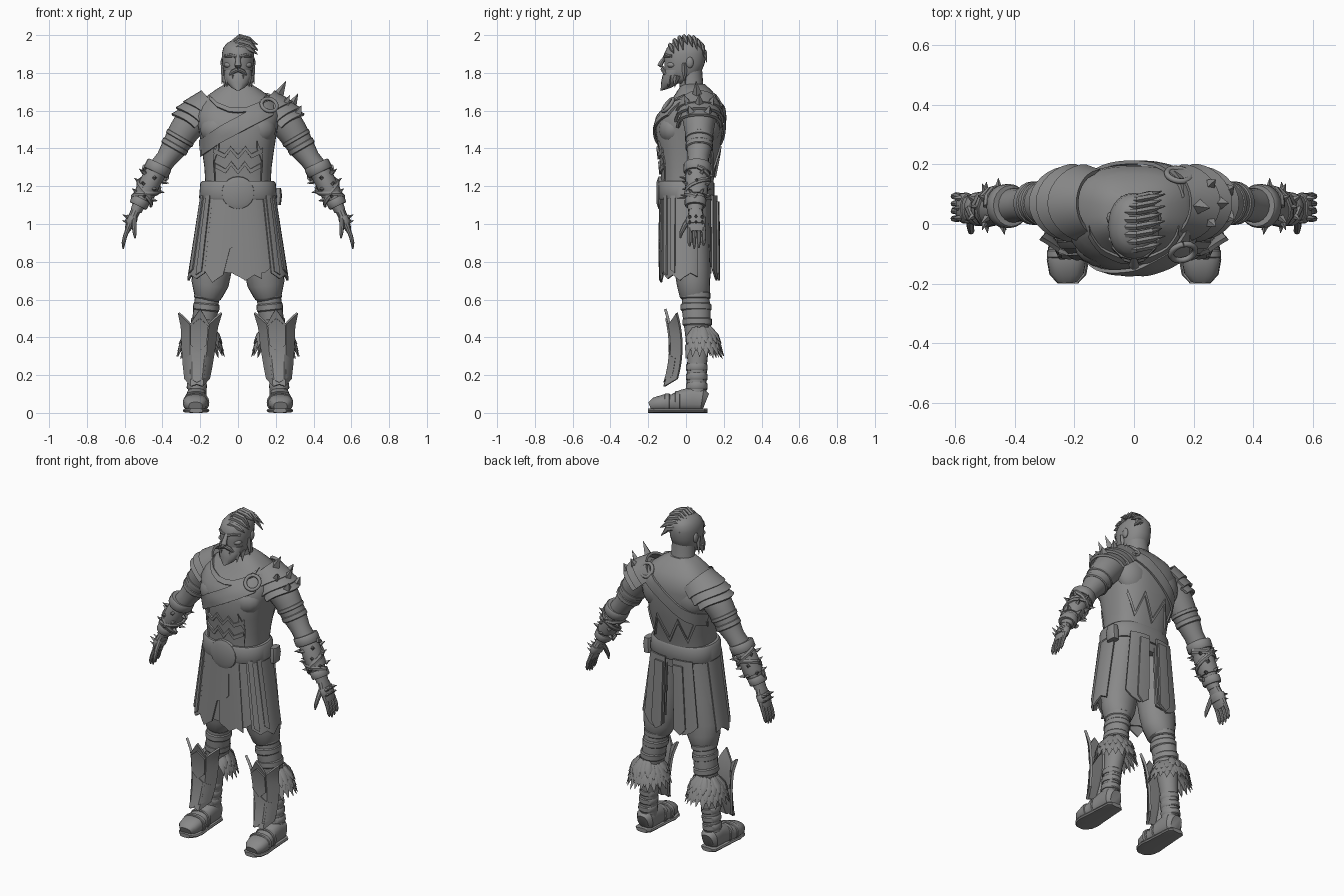
import bpy, bmesh, random
from math import sin, cos, pi, radians, sqrt, copysign
from mathutils import Vector, Matrix
random.seed(4)
X, Y, Z = Vector((1, 0, 0)), Vector((0, 1, 0)), Vector((0, 0, 1))
grey = bpy.data.materials.new("dark_grey")
grey.diffuse_color = (.25, .25, .25, 1)

def finish(bm, name, mirror=False, angle=35):
    bmesh.ops.recalc_face_normals(bm, faces=bm.faces)
    me = bpy.data.meshes.new(name)
    bm.to_mesh(me)
    bm.free()
    me.materials.append(grey)
    me.shade_smooth()
    me.set_sharp_from_angle(angle=radians(angle))
    ob = bpy.data.objects.new(name, me)
    bpy.context.collection.objects.link(ob)
    if mirror:
        ob.modifiers.new("mirror", 'MIRROR').use_mirror_merge = False
    return ob

def se(c, p):
    return copysign(abs(c) ** p, c)

def lerp(lst, u):
    u = min(1, max(0, u))
    k = min(int(u * (len(lst) - 1) + 1e-6), len(lst) - 2)
    f = u * (len(lst) - 1) - k
    if isinstance(lst[0], tuple):
        return [a * (1 - f) + b * f for a, b in zip(lst[k], lst[k + 1])]
    return lst[k] * (1 - f) + lst[k + 1] * f

# loft elliptical rings (x, y, z, ru, rv) along one or more paths
def loft(name, paths, n=16, p=1, ref=Y, axis=None, mirror=False, angle=35):
    bm = bmesh.new()
    refs = ref if isinstance(ref, list) else [ref] * len(paths)
    for rf, path in zip(refs, paths):
        P = [Vector(q[:3]) for q in path]
        rings = []
        for i, q in enumerate(path):
            t = axis or (P[min(i + 1, len(P) - 1)] - P[max(i - 1, 0)]).normalized()
            u = rf.cross(t).normalized()
            v = t.cross(u)
            rings.append([bm.verts.new(P[i] + u * q[3] * se(cos(2 * pi * k / n), p)
                          + v * q[4] * se(sin(2 * pi * k / n), p)) for k in range(n)])
        for a, b in zip(rings, rings[1:]):
            for k in range(n):
                bm.faces.new((a[k], a[(k + 1) % n], b[(k + 1) % n], b[k]))
        bm.faces.new(rings[0])
        bm.faces.new(rings[-1])
    return finish(bm, name, mirror, angle)

# thick sheet from a surface function: two skins joined round the rim
def sheet(name, f, nu, nv, t, mirror=False, angle=30):
    bm = bmesh.new()
    P = [[f(i / nu, j / nv) for j in range(nv + 1)] for i in range(nu + 1)]
    skins = [[], []]
    for i in range(nu + 1):
        for side in skins:
            side.append([])
        for j in range(nv + 1):
            du = P[min(i + 1, nu)][j] - P[max(i - 1, 0)][j]
            dv = P[i][min(j + 1, nv)] - P[i][max(j - 1, 0)]
            nrm = du.cross(dv).normalized() * t / 2
            skins[0][i].append(bm.verts.new(P[i][j] + nrm))
            skins[1][i].append(bm.verts.new(P[i][j] - nrm))
    for g in skins:
        for i in range(nu):
            for j in range(nv):
                bm.faces.new((g[i][j], g[i + 1][j], g[i + 1][j + 1], g[i][j + 1]))
    rim = [(i, 0) for i in range(nu)] + [(nu, j) for j in range(nv)] + \
          [(i, nv) for i in range(nu, 0, -1)] + [(0, j) for j in range(nv, 0, -1)]
    for (a, b), (c, d) in zip(rim, rim[1:] + rim[:1]):
        bm.faces.new((skins[0][a][b], skins[0][c][d], skins[1][c][d], skins[1][a][b]))
    return finish(bm, name, mirror, angle)

def ball(name, c, r, mirror=False):
    bm = bmesh.new()
    bmesh.ops.create_uvsphere(bm, u_segments=16, v_segments=10, radius=1,
                              matrix=Matrix.Translation(c) @ Matrix.Diagonal((*r, 1)))
    return finish(bm, name, mirror, 60)

def spikes(name, items, mirror=False):
    paths, refs = [], []
    for p, d, r, l in items:
        p, d = Vector(p), Vector(d).normalized()
        paths.append([(*p, r, r), (*(p + d * l), .001, .001)])
        refs.append(Z if abs(d.z) < .9 else X)
    loft(name, paths, 4, ref=refs, mirror=mirror)

def bands(name, items):
    paths = []
    for p, d, ru, rv, h in items:
        p, d = Vector(p), Vector(d).normalized()
        paths.append([(*(p + d * h * s), ru * k, rv * k) for s, k in ((-1, .93), (-.7, 1), (.7, 1), (1, .93))])
    loft(name, paths, 20, mirror=True)

# torso rings: z, centre y, half width, half depth
T = [(1.08, .0, .175, .13), (1.2, .005, .172, .135), (1.3, .012, .178, .148), (1.4, .017, .192, .165),
     (1.5, .017, .208, .178), (1.57, .028, .225, .17), (1.62, .045, .215, .148), (1.67, .05, .175, .118),
     (1.71, .045, .12, .088), (1.74, .04, .07, .06)]
TP = .78
loft("torso", [[(0, c, z, rx, ry) for z, c, rx, ry in T]], 40, TP, axis=Z)

def surf(x, z, side):
    for a, b in zip(T, T[1:]):
        if z <= b[0] or b is T[-1]:
            f = min(1, max(0, (z - a[0]) / (b[0] - a[0])))
            c, rx, ry = [a[i] * (1 - f) + b[i] * f for i in (1, 2, 3)]
            k = min(.985, abs(x) / rx) ** (1 / TP)
            return c + side * ry * sqrt(1 - k * k) ** TP

def ribbon(name, pts, hw, side, off=.012, t=.012, n=16, mirror=False):
    def f(u, v):
        x, z = lerp(pts, u)
        z += hw * (1 - 2 * v)
        return Vector((x, surf(x, z, side) + side * off, z))
    sheet(name, f, n, 3, t, mirror)

ball("pectoral", (.095, -.07, 1.5), (.105, .077, .085), True)
ball("shoulder_blade", (.1, .11, 1.53), (.11, .078, .12), True)
for z, w in ((1.39, .13), (1.31, .12)):
    ribbon("vest_zigzag", [(-w, z), (-w * .55, z - .03), (-w * .3, z + .01), (0, z - .035), (w * .3, z + .01),
           (w * .55, z - .03), (w, z)], .012, -1, .003, n=24)
ribbon("vest_side_trim", [(.1, 1.42), (.13, 1.34), (.12, 1.24)], .02, -1, .003, mirror=True)
ribbon("back_zigzag", [(.0, 1.26), (.07, 1.4), (.11, 1.27), (.16, 1.4)], .014, 1, .003, n=18, mirror=True)
ribbon("collar", [(-.15, 1.67), (-.11, 1.63), (-.05, 1.605), (0, 1.6), (.05, 1.605), (.11, 1.63), (.15, 1.67)],
       .012, -1, .004, n=24)
ribbon("chest_strap", [(-.2, 1.4), (-.1, 1.47), (.05, 1.55), (.185, 1.62)], .045, -1, .01, n=24)
ribbon("back_strap", [(-.2, 1.4), (-.1, 1.46), (.05, 1.57), (.165, 1.64)], .04, 1, .01, n=24)

def hoop(name, c, nrm, R, r):
    nrm = Vector(nrm).normalized()
    a = nrm.cross(X).normalized()
    b = nrm.cross(a)
    loft(name, [[(*(Vector(c) + a * R * cos(i * pi / 10) + b * R * sin(i * pi / 10)), r, r)
                 for i in range(21)]], 8, ref=nrm, angle=60)
hoop("strap_ring_front", (.165, -.095, 1.63), (.3, -1, .8), .042, .01)
hoop("strap_ring_back", (.15, .165, 1.65), (.2, 1, .6), .04, .01)

# head
loft("neck", [[(0, .04, 1.64, .085, .075), (0, .03, 1.72, .07, .063), (0, .02, 1.82, .066, .065)]], 20, axis=Z)
loft("head", [[(0, -.045, 1.745, .045, .05), (0, -.03, 1.77, .065, .08), (0, -.015, 1.81, .077, .098),
     (0, -.008, 1.85, .083, .107), (0, -.006, 1.9, .086, .11), (0, 0, 1.935, .077, .1), (0, .003, 1.958, .058, .077),
     (0, .005, 1.972, .033, .045), (0, .005, 1.977, .01, .012)]], 28, .92, axis=Z, angle=60)
loft("nose", [[(0, -.108, 1.893, .011, .008), (0, -.128, 1.86, .013, .014), (0, -.138, 1.84, .018, .015),
     (0, -.122, 1.828, .013, .01)]], 10, axis=Z)
loft("brow", [[(.008, -.112, 1.886, .01, .01), (.04, -.103, 1.893, .011, .011), (.07, -.075, 1.888, .008, .008)]],
     8, ref=Z, mirror=True)
ball("cheek", (.045, -.075, 1.842), (.03, .026, .018), True)
ball("ear", (.08, .02, 1.855), (.012, .02, .03), True)
loft("beard", [[(0, -.058, 1.815, .074, .056), (0, -.066, 1.78, .074, .06), (0, -.082, 1.75, .06, .05),
     (0, -.105, 1.722, .035, .028), (0, -.132, 1.706, .006, .005)]], 16, axis=Z)
loft("moustache", [[(0, -.124, 1.818, .012, .011), (.028, -.116, 1.806, .012, .011),
     (.05, -.1, 1.78, .004, .004)]], 8, mirror=True)
spikes("beard_locks", [((.066 * cos(a), -.045 + .065 * sin(a), 1.785), (.1 * cos(a), .1 * sin(a) - .15, -1), .022, .062)
       for a in [radians(d) for d in (-65, -35, -5)]], True)
spikes("sideburn", [((.072, -.01, 1.85), (.12, .05, -1), .02, .11)], True)
# swept crest of hair, all leaning to one side
loft("hair_crest", [[(-.025, y, h - .025, .012, .012), (.01, y, h - .002, .018, .012), (.055, y + .01, h - .015, .018, .012),
     (.092 + .012 * (i % 2), y + .02, h - .04 - .012 * (i % 3), .002, .002)]
     for i, (y, h) in enumerate([(-.085, 1.945), (-.06, 1.97), (-.035, 1.985), (-.01, 1.99), (.015, 1.99),
                                 (.04, 1.985), (.06, 1.97), (.08, 1.95), (.09, 1.92)])], 6)

# arms and hands
loft("arm", [[(.18, .065, 1.61, .075, .085), (.235, .07, 1.56, .09, .09), (.29, .07, 1.485, .08, .075),
     (.335, .07, 1.41, .07, .068), (.38, .065, 1.345, .055, .056), (.43, .06, 1.28, .056, .06),
     (.48, .055, 1.2, .046, .053), (.525, .05, 1.1, .034, .042), (.54, .05, 1.07, .03, .04)]], 20, mirror=True, angle=60)
D = Vector((.44, -.03, -.9))
bands("arm_bands", [((.308, .07, 1.455), (.5, 0, -.87), .08, .076, .012), ((.335, .07, 1.41), (.5, 0, -.87), .075, .073, .016),
      ((.425, .06, 1.295), D, .07, .074, .026), ((.52, .05, 1.115), D, .05, .057, .022),
      ((.47, .056, 1.21), D, .055, .061, .07)])
N = D.cross(Y).normalized()
def fore(s, a, r):
    return Vector((.435, .06, 1.275)) + D * s + (N * cos(a) + Y * sin(a)) * r
for k, sg in enumerate((1, -1)):
    loft("bracer_cross_strap", [[(*fore(.17 * i / 12, sg * pi * i / 6 + k * pi, .07 - .014 * i / 12), .008, .014)
         for i in range(13)]], 6, ref=D, mirror=True)
spikes("bracer_spikes", [(fore(s, a + o, r), N * cos(a + o) + Y * sin(a + o) - D * .2, .013, .034)
       for s, r, o in ((.03, .062, .4), (.085, .056, 0), (.14, .052, .5))
       for a in [i * 2 * pi / 6 for i in range(6)]], True)
loft("palm", [[(.54, .05, 1.075, .026, .035), (.56, .052, 1.03, .024, .046), (.578, .055, .985, .02, .05),
     (.588, .055, .96, .013, .044)]], 12, .85, mirror=True)
loft("fingers", [[(.58, .02 + .024 * i, .98, .013, .012), (.598, .018 + .026 * i, .935, .011, .011),
     (.606, .018 + .025 * i, .9, .01, .01), (.608, .02 + .024 * i, .865 + .012 * abs(i - 1.3), .004, .004)]
     for i in range(4)], 8, mirror=True)
loft("thumb", [[(.55, .03, 1.04, .014, .018), (.55, -.005, .995, .013, .014), (.547, -.025, .955, .011, .011),
     (.545, -.03, .925, .004, .004)]], 8, mirror=True)
bands("hand_guard", [((.565, .053, 1.02), (.35, 0, -.9), .03, .052, .022)])
spikes("knuckle_spikes", [((.582, .02 + .033 * i, 1.035 - .03 * j), (.9, 0, .45), .011, .034)
       for i in range(3) for j in range(2)], True)

# layered shoulder pads
PD, PN = Vector((.75, 0, -.66)), Vector((.66, 0, .75))
def pad(s, a, r):
    return Vector((.185, .07, 1.56)) + PD * s + PN * r * cos(a) + Y * r * .95 * sin(a)
for s0, s1, r0, r1 in ((-.09, .0, .11, .13), (-.02, .05, .116, .132), (.025, .09, .105, .122)):
    sheet("shoulder_plate", lambda u, v: pad(s0 + (s1 - s0 + .022 * cos(pi * (u - .5) * 2)) * v, (u - .5) * 3.3,
          r0 + (r1 - r0) * v), 16, 4, .014, True)
spikes("shoulder_spikes", [(pad(s, a, .118), pad(s, a, 1) - pad(s, a, 0) + Z * .5, .026, l)
       for s, a, l in ((-.06, -.1, .08), (.0, .55, .055), (.0, -.55, .055), (.03, .0, .07), (.08, .4, .045), (.08, -.4, .045))])

# belt, buckle, pouch
loft("belt", [[(0, .0, z, rx, ry) for z, rx, ry in
     ((1.13, .2, .145), (1.14, .206, .15), (1.215, .2, .15), (1.228, .19, .143))]], 40, .82, axis=Z)
loft("buckle", [[(0, -.128, 1.165, .088, .088), (0, -.146, 1.165, .085, .085), (0, -.155, 1.165, .06, .06)]], 20, ref=Z)
loft("pouch", [[(.205, .06, 1.1, .022, .035), (.208, .06, 1.15, .025, .038), (.208, .06, 1.19, .02, .032)]], 12, .6, axis=Z)

# skirt panels wrapped on a flaring oval
def skirt(name, a0, a1, bottoms, off, n=16, top=1.15, mirror=False):
    def f(u, v):
        a = radians(a0 + (a1 - a0) * u)
        z = top + (lerp(bottoms, u) - top) * v
        k = (1.15 - z) / .45
        return Vector(((.185 + .07 * k + off) * se(cos(a), .8), (.128 + .004 * k + off) * se(sin(a), .8), z))
    sheet(name, f, n, 6, .01, mirror)
skirt("skirt_cloth", 97, 443, [.73 + .05 * random.random() for _ in range(25)], 0, 48)
skirt("front_cloth_step", -128, -84, [.75, .72, .69, .71, .73, .87, .88, .92], .01, 21)
skirt("front_cloth_right", -94, -66, [.74, .7, .73, .71], .006, 12)
skirt("side_panel", -52, 20, [.74, .71, .73, .7, .74, .72], .01, 20, mirror=True)
skirt("side_trim", -48, -38, [.75, .73], .018, 4, mirror=True)
skirt("side_trim_outer", -28, -18, [.76, .74], .018, 4, mirror=True)
skirt("back_panel", 55, 86, [.76, .72, .7, .74], .034, 12, mirror=True)
skirt("back_trim", 72, 85, [.74, .7, .73], .045, 6, 1.12, mirror=True)

# legs
loft("trouser_leg", [[(.1, .02, 1.12, .08, .1), (.12, .025, .9, .1, .1), (.14, .035, .75, .105, .095),
     (.148, .04, .68, .098, .088), (.158, .047, .62, .075, .08), (.16, .05, .6, .06, .065)]], 20, mirror=True, angle=60)
loft("shin", [[(.16, .05, .64, .063, .07), (.172, .055, .54, .066, .076), (.185, .063, .42, .062, .068),
     (.203, .06, .28, .05, .053), (.215, .055, .15, .047, .052), (.218, .055, .08, .052, .055)]], 20, mirror=True)
bands("leg_wraps", [((.16, .05, .62), (.1, 0, -1), .072, .08, .018), ((.168, .053, .56), (.1, 0, -1), .07, .081, .02),
      ((.18, .06, .48), (.1, 0, -1), .069, .078, .02)] +
      [((.217 - .09 * (z - .15), .057, z), (.1, 0, -1), .053, .058, .018) for z in (.14, .19, .24)])
# fur cuffs behind the calves
fur, refs = [], []
for row, (z0, z1) in enumerate(((.4, .285), (.425, .32), (.445, .36))):
    for i in range(15):
        a = radians(-35 + 250 * (i + .5 * (row % 2)) / 14.5)
        d = Vector((cos(a), sin(a), 0))
        c = Vector((.198, .073, 0)) + Z * .018 * random.random()
        fur.append([(*(c + d * .052 + Z * z0), .014, .008), (*(c + d * (.1 - row * .004) + Z * (z0 - .045)), .026, .01),
                    (*(c + d * (.128 - row * .006) + Z * z1), .001, .001)])
        refs.append(d)
loft("calf_fur", fur, 6, ref=refs, mirror=True)

# curved shin guards standing in front of the shins
def guard(sc, off, tops, bots):
    def f(u, v):
        z = lerp(tops, u) * (1 - v) + lerp(bots, u) * v
        w, k = (2 * u - 1) * sc, (.55 - z) / .4
        x = .2 + .018 * k + w * lerp([.118, .092, .085, .073, .057], k)
        return Vector((x, -.022 - .033 * (2 * k - 1) ** 2 - .055 * min(1, (1 - abs(w)) * 2) - off, z))
    return f
sheet("shin_guard", guard(1, 0, [.53, .47, .55, .47, .53], [.18, .14, .15, .14, .18]), 16, 10, .014, True)
sheet("shin_guard_crest", guard(.5, .01, [.46, .5, .46], [.36, .32, .36]), 8, 8, .01, True)
sheet("shin_guard_lower", guard(.8, .008, [.29, .33, .29], [.19, .16, .19]), 8, 6, .01, True)

# shoes
loft("shoe", [[(.22, .105, .06, .035, .045), (.22, .085, .068, .054, .06), (.22, .03, .072, .056, .065),
     (.221, -.02, .065, .056, .058), (.223, -.07, .053, .062, .046), (.226, -.12, .052, .066, .045),
     (.226, -.165, .045, .058, .037), (.225, -.19, .035, .036, .024)]], 18, .8, ref=Z, mirror=True)
loft("sole", [[(.222, y, .012, w, .012) for y, w in
     ((.113, .035), (.095, .054), (.03, .058), (-.06, .064), (-.12, .071), (-.17, .062), (-.2, .034))]],
     12, .6, ref=Z, mirror=True)
loft("shoe_straps", [[(.222, y + .014, z, w, z - .008), (.222, y + .01, z, w + .005, z - .004),
     (.222, y - .01, z, w + .005, z - .004), (.222, y - .014, z, w, z - .008)]
     for y, z, w in ((-.045, .06, .059), (-.1, .054, .065))], 18, .8, ref=Z, mirror=True)
